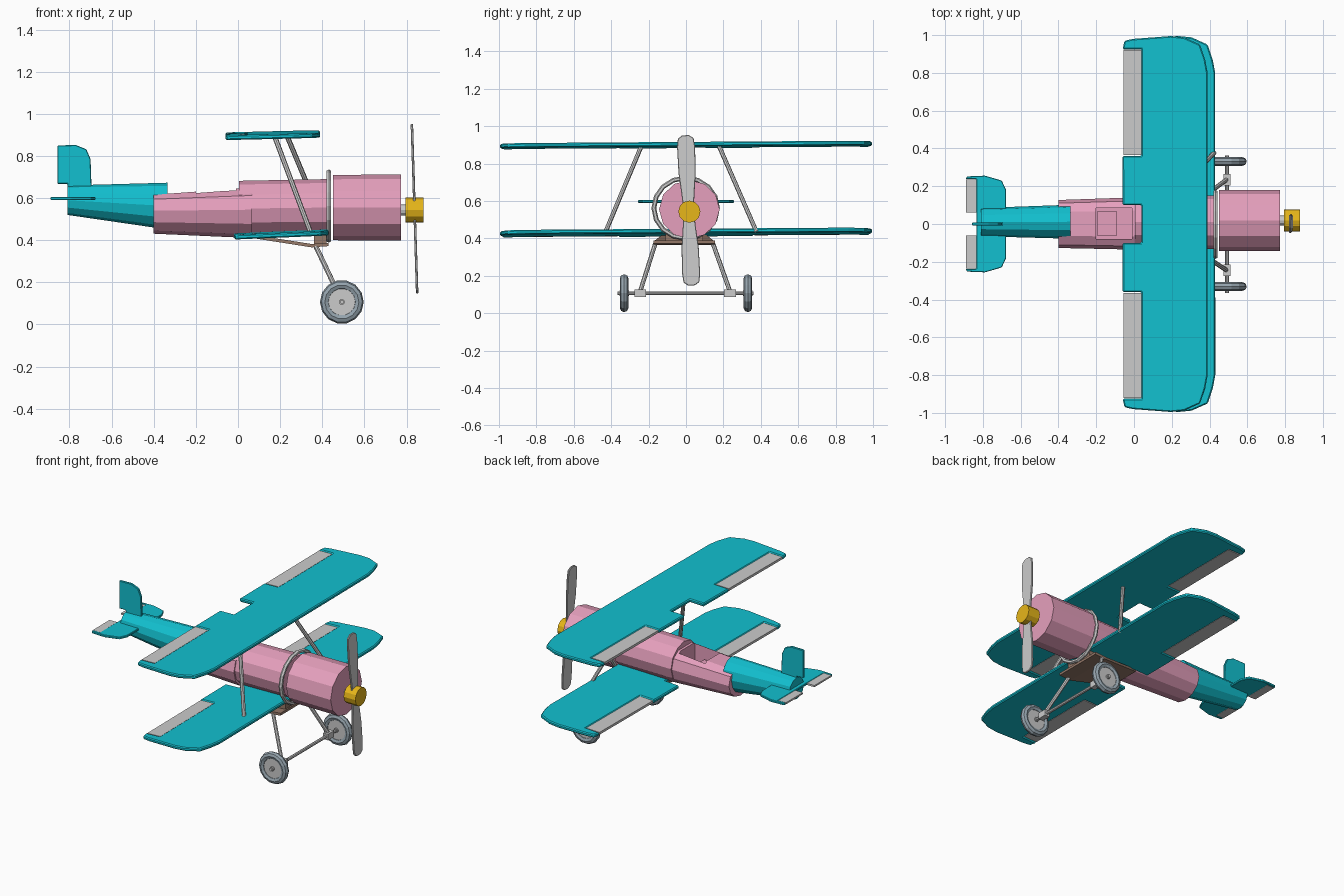
import bpy, bmesh
from math import sin, cos, pi, radians
from mathutils import Vector

if "Cube" in bpy.data.objects:
    bpy.data.objects.remove(bpy.data.objects["Cube"])


def mat(name, rgb):
    m = bpy.data.materials.new(name)
    m.diffuse_color = (*rgb, 1)
    m.use_nodes = True
    m.node_tree.nodes["Principled BSDF"].inputs["Base Color"].default_value = m.diffuse_color
    return m


TEAL = mat("teal", (0.006, 0.53, 0.63))
PINK = mat("pink", (0.79, 0.35, 0.51))
GOLD = mat("gold", (0.8, 0.47, 0.01))
BROWN = mat("brown", (0.3, 0.19, 0.14))
TYRE = mat("tyre", (0.3, 0.37, 0.42))


def make(name, verts, faces, m=None, loc=(0, 0, 0), rot=(0, 0, 0), bevel=0):
    me = bpy.data.meshes.new(name)
    me.from_pydata(verts, [], faces)
    bm = bmesh.new()
    bm.from_mesh(me)
    bmesh.ops.recalc_face_normals(bm, faces=bm.faces)
    bm.to_mesh(me)
    bm.free()
    ob = bpy.data.objects.new(name, me)
    bpy.context.collection.objects.link(ob)
    ob.location = loc
    ob.rotation_euler = [radians(a) for a in rot]
    if m:
        me.materials.append(m)
    if bevel:
        b = ob.modifiers.new("bevel", "BEVEL")
        b.width, b.segments = bevel, 1
    return ob


def prism(name, pts, thick, plane="xy", **kw):
    """Flat outline extruded symmetrically across its plane."""
    h, n = thick / 2, len(pts)
    place = {"xy": lambda a, b, c: (a, b, c),
             "xz": lambda a, b, c: (a, c, b),
             "yz": lambda a, b, c: (c, a, b)}[plane]
    verts = [place(a, b, c) for c in (-h, h) for a, b in pts]
    faces = [list(range(n)), list(range(n, 2 * n))]
    faces += [(i, (i + 1) % n, n + (i + 1) % n, n + i) for i in range(n)]
    return make(name, verts, faces, **kw)


def loft(name, sections, m, n=12):
    """Closed body along x; section = x, y centre, z centre, y radius, z radius, z ceiling."""
    verts = []
    for x, yc, zc, ry, rz, top in sections:
        for i in range(n):
            a = 2 * pi * i / n
            verts.append((x, yc + ry * sin(a), min(zc + rz * cos(a), top)))
    k = len(sections)
    faces = [list(range(n)), list(range((k - 1) * n, k * n))]
    for s in range(k - 1):
        for i in range(n):
            j = (i + 1) % n
            faces.append((s * n + i, s * n + j, s * n + n + j, s * n + n + i))
    return make(name, verts, faces, m)


def rod(name, a, b, r, m=None, n=8):
    a, b = Vector(a), Vector(b)
    bpy.ops.mesh.primitive_cylinder_add(vertices=n, radius=r, depth=(b - a).length, location=(a + b) / 2)
    ob = bpy.context.object
    ob.name = name
    ob.rotation_euler = (b - a).to_track_quat("Z", "Y").to_euler()
    if m:
        ob.data.materials.append(m)
    return ob


def box(name, x, y, z, m=None):
    verts = [(a, b, c) for a in x for b in y for c in z]
    faces = [(0, 1, 3, 2), (4, 5, 7, 6), (0, 1, 5, 4), (2, 3, 7, 6), (0, 2, 6, 4), (1, 3, 7, 5)]
    return make(name, verts, faces, m)


def both_sides(half):
    return half + [(x, -y) for x, y in reversed(half)]


# Fuselage
loft("cowling", [(0.45, 0.018, 0.555, 0.162, 0.155, 1), (0.773, 0.018, 0.555, 0.162, 0.157, 1)], PINK)
loft("front_fuselage", [(0.005, 0.01, 0.55, 0.138, 0.132, 1), (0.42, 0.01, 0.555, 0.142, 0.135, 1)], PINK)
rear = loft("rear_fuselage", [(-0.40, 0, 0.54, 0.127, 0.109, 0.616),
                              (0.066, 0.003, 0.545, 0.14, 0.135, 0.65)], PINK)
loft("tail_cone", [(-0.81, 0.01, 0.59, 0.075, 0.07, 1), (-0.335, 0.012, 0.562, 0.09, 0.111, 1)], TEAL)

# Cockpit opening
cutter = box("cockpit_cutter", (-0.20, -0.01), (-0.08, 0.085), (0.52, 0.8))
cutter.hide_render = True
cutter.display_type = "WIRE"
cut = rear.modifiers.new("cockpit", "BOOLEAN")
cut.operation, cut.object = "DIFFERENCE", cutter
box("cockpit_seat", (-0.195, -0.09), (-0.06, 0.065), (0.51, 0.56), PINK)

# Ring behind the cowling
bpy.ops.mesh.primitive_torus_add(major_segments=16, minor_segments=6, major_radius=0.17, minor_radius=0.013,
                                 location=(0.431, -0.002, 0.562), rotation=(0, pi / 2, 0))
bpy.context.object.name = "cowling_ring"
bpy.context.object.scale = (0.95, 1.0, 1)

# Wings with ailerons; outlines are relative to mid chord
half_wing = [(-0.125, 0.1), (-0.225, 0.1), (-0.225, 0.36), (-0.125, 0.36), (-0.125, 0.925),
             (-0.225, 0.925), (-0.215, 0.97), (-0.17, 0.98), (0.03, 0.995), (0.10, 0.988),
             (0.185, 0.95), (0.212, 0.87), (0.225, 0.8)]
for name, loc, pitch in (("upper", (0.165, 0, 0.899), -1.4), ("lower", (0.205, 0, 0.431), -2.4)):
    rot = (0.4, pitch, 0)
    prism(name + "_wing", both_sides(half_wing), 0.023, m=TEAL, loc=loc, rot=rot, bevel=0.006)
    for s in (-1, 1):
        pts = [(-0.22, 0.365 * s), (-0.125, 0.365 * s), (-0.125, 0.92 * s), (-0.22, 0.92 * s)]
        prism(name + "_aileron", pts, 0.016, loc=loc, rot=rot)

# Wing struts
rod("left_wing_strut", (0.175, -0.24, 0.89), (0.345, -0.43, 0.435), 0.012)
rod("right_wing_strut", (0.235, 0.178, 0.89), (0.425, 0.377, 0.435), 0.012)

# Tail fin and tailplane with elevators
fin = [(-0.857, 0.668), (-0.857, 0.85), (-0.77, 0.852), (-0.72, 0.832), (-0.70, 0.785),
       (-0.695, 0.64), (-0.81, 0.64), (-0.81, 0.668)]
prism("tail_fin", fin, 0.016, plane="xz", m=TEAL, bevel=0.003)
half_tail = [(-0.835, 0.0), (-0.835, 0.237), (-0.89, 0.237), (-0.885, 0.252), (-0.79, 0.256),
             (-0.70, 0.23), (-0.677, 0.18), (-0.677, 0.0)]
prism("tailplane", both_sides(half_tail[1:-1]), 0.015, m=TEAL, loc=(0, 0, 0.598), bevel=0.003)
for s in (-1, 1):
    pts = [(-0.89, 0.06 * s), (-0.835, 0.06 * s), (-0.835, 0.235 * s), (-0.89, 0.235 * s)]
    prism("elevator", pts, 0.011, loc=(0, 0, 0.598))

# Propeller, shaft and hub
blade_half = [(0.028, 0.0), (0.034, 0.08), (0.046, 0.2), (0.048, 0.34), (0.042, 0.385), (0.018, 0.402)]
upper_blade = blade_half + [(-y, z) for y, z in reversed(blade_half)]
lower_blade = [(-y, -z) for y, z in upper_blade[1:-1]]
prism("propeller", upper_blade + lower_blade, 0.012, plane="yz", loc=(0.838, 0.014, 0.55),
      rot=(2.3, -1.8, 0), bevel=0.003)
rod("propeller_shaft", (0.77, 0.018, 0.543), (0.82, 0.018, 0.543), 0.026, n=12)
rod("propeller_hub", (0.795, 0.018, 0.543), (0.88, 0.018, 0.543), 0.059, GOLD, n=12)

# Undercarriage plate rising toward the rear
stations = [(0.07, 0.11, 0.41), (0.35, 0.165, 0.366), (0.43, 0.165, 0.372)]
verts = [(x, s * w - 0.01, z + t) for x, w, z in stations for t in (0, 0.016) for s in (-1, 1)]
faces = [(0, 1, 3, 2), (8, 9, 11, 10)]
for o in (0, 4):
    faces += [(o, o + 1, o + 5, o + 4), (o + 2, o + 3, o + 7, o + 6),
              (o, o + 2, o + 6, o + 4), (o + 1, o + 3, o + 7, o + 5)]
make("undercarriage_plate", verts, faces, BROWN)
box("undercarriage_block", (0.36, 0.42), (-0.11, 0.09), (0.375, 0.44), BROWN)

# Legs, axle and wheels
AX, AZ = 0.493, 0.107
rod("axle", (AX, -0.366, AZ), (AX, 0.362, AZ), 0.010)
for s in (-1, 1):
    rod("leg", (0.37, s * 0.155 - 0.01, 0.37), (AX - 0.003, s * 0.24 - 0.005, AZ + 0.01), 0.012)
    y = s * 0.24 - 0.005
    box("axle_fitting", (AX - 0.018, AX + 0.018), (y - 0.031, y + 0.031), (AZ - 0.02, AZ + 0.02))
    y = s * 0.331
    bpy.ops.mesh.primitive_torus_add(major_segments=14, minor_segments=8, major_radius=0.081,
                                     minor_radius=0.023, location=(AX, y, AZ), rotation=(pi / 2, 0, 0))
    bpy.context.object.name = "tyre"
    bpy.context.object.data.materials.append(TYRE)
    rod("wheel_disc", (AX, y - 0.014, AZ), (AX, y + 0.014, AZ), 0.07, n=14)
    rod("wheel_boss", (AX, y - 0.025, AZ), (AX, y + 0.025, AZ), 0.014, n=10)
